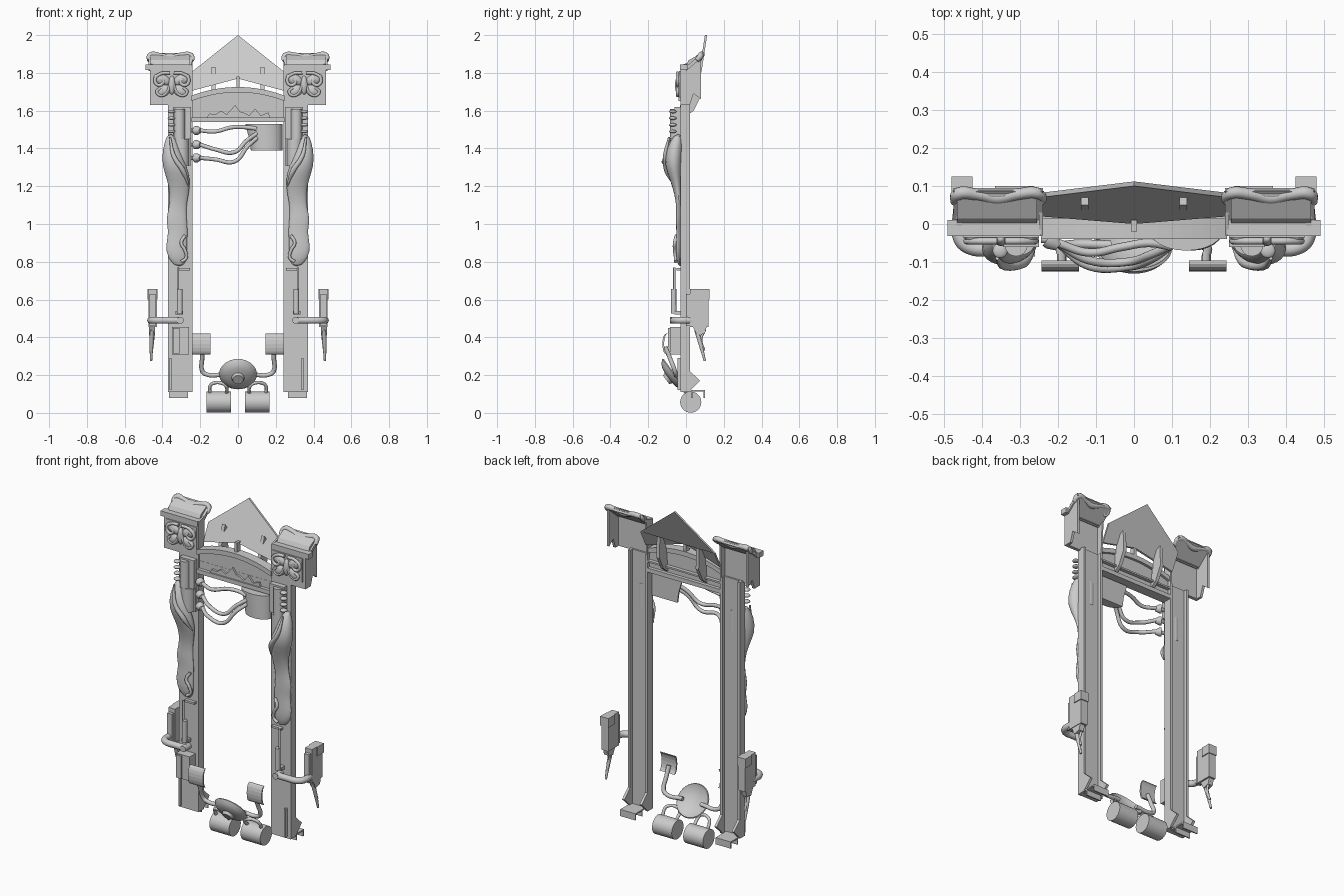
import bpy, bmesh, math
from mathutils import Vector, Matrix

if "Cube" in bpy.data.objects:
    bpy.data.objects.remove(bpy.data.objects["Cube"])


def finish(name, bm, smooth=False):
    bmesh.ops.remove_doubles(bm, verts=bm.verts, dist=1e-5)
    bmesh.ops.recalc_face_normals(bm, faces=bm.faces)
    me = bpy.data.meshes.new(name)
    bm.to_mesh(me)
    bm.free()
    ob = bpy.data.objects.new(name, me)
    bpy.context.collection.objects.link(ob)
    if smooth:
        shade(ob)
    return ob


def shade(ob):
    bpy.ops.object.select_all(action='DESELECT')
    ob.select_set(True)
    bpy.context.view_layer.objects.active = ob
    bpy.ops.object.shade_smooth_by_angle(angle=math.radians(40))


def skin(name, rings, caps=True, smooth=False):
    """Bridge equal-length closed rings of points."""
    bm = bmesh.new()
    vs = [[bm.verts.new(p) for p in r] for r in rings]
    n = len(vs[0])
    for a, b in zip(vs, vs[1:]):
        for i in range(n):
            bm.faces.new((a[i], a[(i + 1) % n], b[(i + 1) % n], b[i]))
    if caps:
        bm.faces.new(vs[0])
        bm.faces.new(vs[-1])
    return finish(name, bm, smooth)


def box(name, x, y, z):
    return skin(name, [[(x[0], y[0], h), (x[1], y[0], h), (x[1], y[1], h), (x[0], y[1], h)] for h in z])


def side_prism(name, pts, x0, x1):      # (y, z) profile extruded along x
    return skin(name, [[(x, y, z) for y, z in pts] for x in (x0, x1)])


def front_prism(name, pts, y0, y1):     # (x, z) profile extruded along y
    return skin(name, [[(x, y, z) for x, z in pts] for y in (y0, y1)])


def lathe(name, prof, loc, axis, n=28):
    q = Vector((0, 0, 1)).rotation_difference(Vector(axis))
    rings = [[Vector(loc) + q @ Vector((r * math.cos(i * math.tau / n), r * math.sin(i * math.tau / n), d))
              for i in range(n)] for r, d in prof]
    return skin(name, rings, caps=False, smooth=True)


def rod(name, loc, axis, r, h):
    return lathe(name, [(0, -h / 2), (r, -h / 2), (r, h / 2), (0, h / 2)], loc, axis)


def blob(name, loc, size, tilt=0):
    bm = bmesh.new()
    bmesh.ops.create_uvsphere(bm, u_segments=16, v_segments=10, radius=1)
    bm.transform(Matrix.Translation(loc) @ Matrix.Rotation(tilt, 4, 'Y') @ Matrix.Diagonal((*size, 1)))
    return finish(name, bm, True)


def tube(name, pts, r, radii=None):
    cu = bpy.data.curves.new(name, 'CURVE')
    cu.dimensions = '3D'
    cu.bevel_depth, cu.bevel_resolution, cu.resolution_u = r, 3, 6
    cu.use_fill_caps = True
    sp = cu.splines.new('BEZIER')
    sp.bezier_points.add(len(pts) - 1)
    for i, (b, p) in enumerate(zip(sp.bezier_points, pts)):
        b.co = p
        b.handle_left_type = b.handle_right_type = 'AUTO'
        b.radius = radii[i] if radii else 1
    ob = bpy.data.objects.new(name, cu)
    bpy.context.collection.objects.link(ob)
    bpy.ops.object.select_all(action='DESELECT')
    ob.select_set(True)
    bpy.context.view_layer.objects.active = ob
    bpy.ops.object.convert(target='MESH')
    shade(bpy.context.object)


def ax(s, a, b):                        # x range on the chosen side
    return tuple(sorted((s * a, s * b)))


# carved leg sections: z, inner x, outer x, front y
LEG = [(1.48, .335, .375, -.06), (1.40, .31, .40, -.105), (1.31, .27, .405, -.115), (1.235, .25, .375, -.085),
       (1.155, .26, .36, -.06), (1.085, .275, .365, -.05), (1.02, .27, .385, -.055), (.96, .265, .365, -.05),
       (.89, .27, .385, -.055), (.82, .265, .375, -.055), (.775, .29, .33, -.04)]

for s in (-1, 1):
    # post: shallow channel with foot bracket and gussets
    P = [(.24, -.03), (.37, -.03), (.37, .02), (.355, .02), (.355, 0), (.255, 0), (.255, .02), (.24, .02)]
    skin("post", [[(s * x, y, z) for x, y in P] for z in (.11, 1.64)])
    box("foot_plate", ax(s, .265, .365), (-.03, .1), (.112, .12))
    box("foot_lip", ax(s, .265, .365), (.093, .1), (.08, .12))
    box("foot_front_lip", ax(s, .265, .365), (.03, .037), (.08, .12))
    for a in (.24, .355):
        side_prism("gusset", [(0, .24), (.075, .17), (.02, .115), (0, .115)], *ax(s, a, a + .015))
    box("slot_bar", ax(s, .352 if s < 0 else .335, .362 if s < 0 else .347), (-.045, -.03), (.12, .29))
    # fluted column head
    box("column_head", ax(s, .25, .345), (-.06, -.03), (1.45, 1.62))
    box("column_strip", ax(s, .25, .268), (-.045, -.03), (1.31, 1.6))
    rod("column_neck", (s * .30, -.04, 1.38), (0, 0, 1), .042, .14)
    rod("column_core", (s * .31, -.055, 1.53), (0, 0, 1), .03, .16)
    for z in (1.49, 1.525, 1.56, 1.595):
        blob("column_bead", (s * .352, -.07, z), (.02, .02, .009))
    # carved leg with curls
    rings = []
    for z, a, b, f in LEG:
        cx, rx, cy, ry = s * (a + b) / 2, (b - a) / 2, (f - .02) / 2, (-.02 - f) / 2
        rings.append([(cx + rx * math.cos(t * math.tau / 16), cy + ry * math.sin(t * math.tau / 16), z)
                      for t in range(16)])
    leg = skin("carved_leg", rings, smooth=True)
    leg.modifiers.new("round", 'SUBSURF').levels = 1
    leg.modifiers["round"].render_levels = 1
    tube("leg_fold", [(s * .36, -.09, 1.46), (s * .34, -.11, 1.36), (s * .29, -.10, 1.28), (s * .26, -.06, 1.20)],
         .012, [.4, 1, 1.2, .3])
    tube("hoof_curl", [(s * .28, -.05, .94), (s * .30, -.06, .90), (s * .28, -.06, .86), (s * .275, -.055, .82),
                       (s * .30, -.055, .80)], .009)
    # capital: front plate, outer wall, sloping top, ledge
    front_prism("capital_front", [(s * .24, 1.63), (s * .46, 1.63), (s * .465, 1.83), (s * .24, 1.83)], -.03, -.01)
    side_prism("capital_side", [(-.03, 1.63), (-.03, 1.84), (.02, 1.85), (.08, 1.9), (.08, 1.66), (.04, 1.69), (.02, 1.63)],
               *ax(s, .452, .467))
    side_prism("capital_inner_side", [(-.03, 1.63), (-.03, 1.84), (.03, 1.86), (.02, 1.63)], *ax(s, .24, .25))
    side_prism("capital_top", [(-.01, 1.825), (.085, 1.905), (.095, 1.89), (.0, 1.81)], *ax(s, .24, .475))
    box("capital_ledge", ax(s, .245, .49), (-.032, .01), (1.815, 1.845))
    # scroll along the sloping top
    S = [(.472, 1.865), (.462, 1.893), (.41, 1.89), (.36, 1.88), (.30, 1.893), (.255, 1.895), (.24, 1.875), (.252, 1.862), (.264, 1.875)]
    tube("top_scroll", [(s * x, .045 + (z - 1.85) * .8, z) for x, z in S], .017, [.7, 1, .9, 1.1, .9, .9, .6, .5, .4])
    side_prism("scroll_body", [(0, 1.84), (.015, 1.868), (.075, 1.90), (.09, 1.9), (.03, 1.845)], *ax(s, .255, .465))
    # butterfly ornament on the capital face
    box("ornament_back", ax(s, .25, .45), (-.036, -.03), (1.67, 1.81))
    for m in (-1, 1):
        c = s * .35
        blob("ornament_upper", (c + m * .052, -.034, 1.765), (.048, .018, .028), m * -.4)
        blob("ornament_lower", (c + m * .045, -.034, 1.705), (.042, .02, .03), m * .5)
        C = [(.01, 1.8), (.06, 1.795), (.09, 1.765), (.07, 1.735), (.045, 1.755), (.06, 1.768)]
        tube("ornament_curl", [(c + m * x, -.045, z) for x, z in C], .009)
        C = [(.008, 1.75), (.02, 1.71), (.055, 1.68), (.08, 1.70), (.06, 1.72)]
        tube("ornament_leaf", [(c + m * x, -.045, z) for x, z in C], .008)
    blob("ornament_centre", (s * .35, -.04, 1.735), (.018, .018, .05))
    # side grip: arm, stepped box, trigger
    rod("arm_cap", (s * .305, -.055, .49), (0, 1, 0), .018, .06)
    tube("grip_arm", [(s * .30, -.065, .49), (s * .37, -.066, .49), (s * .43, -.062, .49), (s * .456, -.04, .49), (s * .457, .04, .49)], .019)
    box("grip_body", ax(s, .43, .475), (.02, .12), (.455, .655))
    box("grip_rib", ax(s, .425, .48), (.065, .125), (.60, .655))
    box("grip_face", ax(s, .437, .468), (0, .025), (.46, .63))
    side_prism("grip_base", [(.035, .46), (.11, .46), (.10, .42), (.06, .41)], *ax(s, .44, .472))
    tube("trigger", [(s * .455, .055, .44), (s * .458, .075, .37), (s * .46, .10, .275)], .012, [1, .9, .5])
    tube("trigger_guard", [(s * .447, .10, .44), (s * .45, .08, .39), (s * .457, .095, .33)], .007)
    # upright piston and latch
    rod("piston", (s * .308, -.065, .59), (0, 0, 1), .015, .13)
    rod("piston_rod", (s * .318, -.062, .67), (0, 0, 1), .006, .2)
    box("latch_bar", ax(s, .255, .32), (-.05, -.03), (.755, .767))
    box("piston_mount", ax(s, .29, .33), (-.06, -.03), (.52, .54))
    # lower drum with its hoop pipe
    rod("drum", (s * .103, .025, .057), (1, 0, 0), .056, .13)
    tube("drum_hoop", [(s * .148, .01, .10), (s * .148, -.01, .14), (s * .135, -.02, .155), (s * .08, -.035, .155),
                       (s * .063, -.03, .14), (s * .06, .01, .10)], .009)
    # pedal: curved plate on a bent pipe
    arc = [(-.105 - .02 * math.cos(t * math.pi / 8), .365 + .055 * math.sin(t * math.pi / 8)) for t in range(-4, 5)]
    side_prism("pedal", arc + [(y + .009, z) for y, z in reversed(arc)], *ax(s, .145, .243))
    tube("pedal_pipe", [(s * .19, -.11, .35), (s * .19, -.085, .29), (s * .19, -.06, .225), (s * .175, -.055, .207),
                        (s * .06, -.055, .205)], .012)
    # fins bracing the back of the gable
    side_prism("gable_fin", [(0, 1.57), (.04, 1.6), (.08, 1.68), (.075, 1.80), (.05, 1.83), (.01, 1.7)],
               *ax(s, .12, .14))

# central dish, convex to the front and hollow behind
lathe("dish", [(0, .05), (.028, .05), (.034, .034), (.06, .03), (.085, .018), (.1, 0), (.096, -.006),
               (.08, .006), (.04, .02), (0, .024)], (0, -.065, .205), (0, -.8, -.6), 36)
# single box on the left post
box("post_box", (-.35, -.26), (-.085, -.03), (.31, .455))
box("post_box_panel", (-.345, -.31), (-.095, -.08), (.315, .45))

# gable: tilted folded sheet
def gable(dy):
    return [(0, .0 + dy, 1.77), (.245, .02 + dy, 1.705), (.245, .07 + dy, 1.805), (0, .1 + dy, 2.0),
            (-.245, .07 + dy, 1.805), (-.245, .02 + dy, 1.705)]
skin("gable", [gable(0), gable(.012)])
box("gable_pin", (-.008, .008), (-.02, .01), (1.71, 1.78))

# arched beam with moulding and relief
def arch(top, x=.245):
    return [(x * t / 8, top + .045 * (1 - (t / 8) ** 2)) for t in range(-8, 9)]
front_prism("arch_panel", [(-.245, 1.56)] + arch(1.665) + [(.245, 1.56)], -.02, .0)
front_prism("arch_moulding", arch(1.68) + arch(1.652)[::-1], -.04, .015)
box("beam_strip", (-.245, .245), (-.04, .02), (1.54, 1.565))
box("beam_shelf", (-.245, .245), (-.03, .03), (1.60, 1.61)).scale.y = .7
R = [(-.165, 1.565), (-.15, 1.585), (-.12, 1.58), (-.09, 1.60), (-.06, 1.58), (-.015, 1.63), (.01, 1.595), (.03, 1.59),
     (.06, 1.575), (.09, 1.61), (.12, 1.575), (.16, 1.59), (.17, 1.565)]
front_prism("peak_relief", R, -.032, -.018)

# half-round tank, three hoses and nozzles
def tank(z, x0):
    c, h = (x0 + .235) / 2, (.235 - x0) / 2
    return [(c + h * math.cos(t * math.pi / 12), -.015 - .055 * math.sin(t * math.pi / 12), z) for t in range(13)]
skin("tank", [tank(1.39, .068), tank(1.45, .06), tank(1.52, .04), tank(1.53, .04)], smooth=True)
HOSES = [[(-.2, -.05, 1.495), (-.12, -.075, 1.49), (-.03, -.06, 1.512), (.04, -.05, 1.512), (.10, -.06, 1.505)],
         [(-.2, -.05, 1.42), (-.12, -.095, 1.395), (-.02, -.10, 1.38), (.045, -.08, 1.44), (.10, -.055, 1.48)],
         [(-.2, -.05, 1.35), (-.12, -.11, 1.342), (-.02, -.113, 1.33), (.05, -.09, 1.41), (.10, -.055, 1.455)]]
for h in HOSES:
    tube("hose", h, .011)
    lathe("nozzle", [(0, -.02), (.024, -.02), (.024, -.008), (.013, .015), (0, .015)],
          (-.21, -.05, h[0][2]), (.8, -.6, 0))
    rod("nozzle_stem", (-.225, -.04, h[0][2]), (1, 0, 0), .01, .04)
